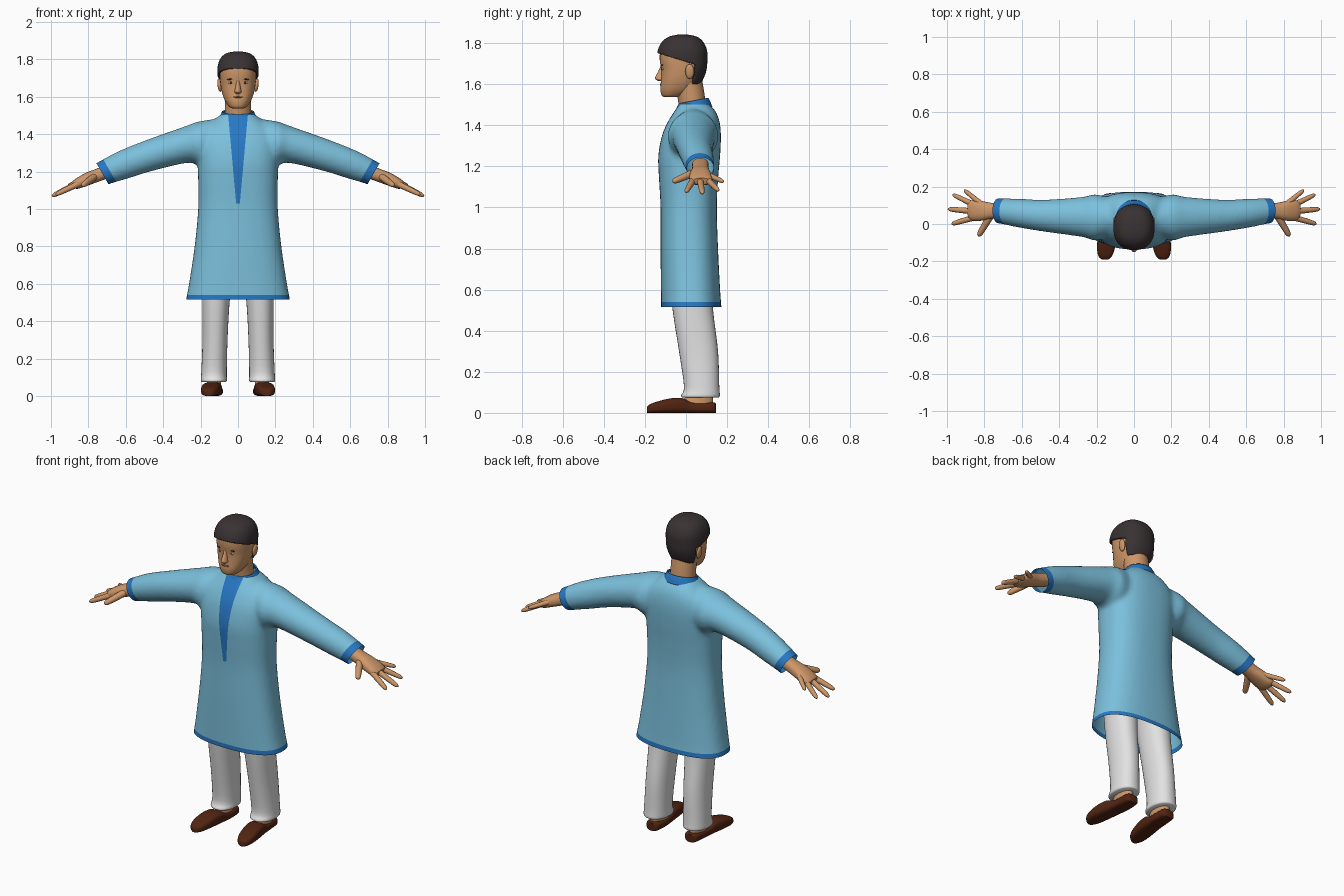
import bpy, bmesh, math
from mathutils import Vector, Matrix

if "Cube" in bpy.data.objects:
    bpy.data.objects.remove(bpy.data.objects["Cube"])


def material(name, rgb):
    m = bpy.data.materials.new(name)
    m.diffuse_color = (*rgb, 1)
    m.use_nodes = True
    m.node_tree.nodes["Principled BSDF"].inputs["Base Color"].default_value = m.diffuse_color
    return m


SHIRT = material("light_blue", (0.20, 0.53, 0.72))
TRIM = material("strong_blue", (0.02, 0.19, 0.56))
SKIN = material("skin", (0.62, 0.31, 0.14))
HAIR = material("dark_hair", (0.042, 0.032, 0.034))
CLOTH = material("off_white", (0.76, 0.76, 0.76))
SHOE = material("brown_leather", (0.085, 0.018, 0.006))
LIP = material("lip", (0.36, 0.13, 0.07))


def flat(z, rx, yf, yb, x=0):
    """Horizontal ring: centre, half axis U, half axis V."""
    return (x, (yf + yb) / 2, z, rx, 0, 0, 0, (yb - yf) / 2, 0)


def arm(tx, tz, bx, bz, yf, yb):
    """Ring across the arm, given its top point, bottom point and y range."""
    return ((tx + bx) / 2, (yf + yb) / 2, (tz + bz) / 2,
            0, (yb - yf) / 2, 0, (tx - bx) / 2, 0, (tz - bz) / 2)


def catmull(a, b, c, d, t):
    return [0.5 * (2 * q + (r - p) * t + (2 * p - 5 * q + 4 * r - s) * t * t
                   + (3 * q - p - 3 * r + s) * t ** 3) for p, q, r, s in zip(a, b, c, d)]


def loft(bm, rings, n=32, power=2.0, k=4, flip=1, caps=True):
    """Skin smoothly interpolated superelliptic rings."""
    path = []
    for i in range(len(rings) - 1):
        a, d = rings[max(i - 1, 0)], rings[min(i + 2, len(rings) - 1)]
        path += [catmull(a, rings[i], rings[i + 1], d, j / k) for j in range(k)]
    path.append(rings[-1])
    loops = []
    for r in path:
        c, u, v = Vector(r[0:3]), Vector(r[3:6]), Vector(r[6:9])
        loop = []
        for j in range(n):
            t = 2 * math.pi * j / n
            ct, st = math.cos(t), math.sin(t)
            p = c + u * math.copysign(abs(ct) ** (2 / power), ct) \
                  + v * math.copysign(abs(st) ** (2 / power), st)
            p.x *= flip
            loop.append(bm.verts.new(p))
        loops.append(loop)
    faces = [bm.faces.new((A[j], A[(j + 1) % n], B[(j + 1) % n], B[j]))
             for A, B in zip(loops, loops[1:]) for j in range(n)]
    if caps:
        faces += [bm.faces.new(loops[0]), bm.faces.new(loops[-1])]
    bmesh.ops.recalc_face_normals(bm, faces=faces)


def finish(bm, name, *mats, mirror=False):
    me = bpy.data.meshes.new(name)
    bm.to_mesh(me)
    bm.free()
    for m in mats:
        me.materials.append(m)
    ob = bpy.data.objects.new(name, me)
    bpy.context.collection.objects.link(ob)
    if mirror:
        ob.modifiers.new("mirror", 'MIRROR')
    return ob


def part(name, mat, rings, mirror=False, **kw):
    bm = bmesh.new()
    loft(bm, rings, **kw)
    return finish(bm, name, mat, mirror=mirror)


def blob(name, mat, centre, radii, mirror=False, tilt=0):
    bm = bmesh.new()
    m = Matrix.Translation(centre) @ Matrix.Rotation(tilt, 4, 'Y') @ Matrix.Diagonal((*radii, 1))
    bmesh.ops.create_uvsphere(bm, u_segments=16, v_segments=10, radius=1, matrix=m)
    return finish(bm, name, mat, mirror=mirror)


# Tunic: torso and sleeves fused by a voxel remesh, then cut and coloured
bm = bmesh.new()
loft(bm, [flat(.45, .288, -.12, .178), flat(.52, .277, -.121, .172), flat(.6, .262, -.122, .166),
          flat(.8, .232, -.124, .156), flat(1.0, .213, -.124, .15), flat(1.15, .213, -.132, .157),
          flat(1.25, .216, -.135, .166), flat(1.35, .22, -.117, .17), flat(1.42, .19, -.087, .163),
          flat(1.47, .135, -.055, .143), flat(1.51, .085, -.03, .105)], n=48, power=2.5)
SLEEVE = [arm(.05, 1.49, .08, 1.2, -.04, .12), arm(.2, 1.47, .2, 1.225, -.088, .158),
          arm(.28, 1.443, .265, 1.247, -.07, .145), arm(.5, 1.365, .45, 1.205, -.042, .13),
          arm(.64, 1.308, .58, 1.165, -.02, .135), arm(.755, 1.247, .695, 1.13, .003, .138),
          arm(.82, 1.214, .76, 1.095, .005, .138)]
for s in (1, -1):
    loft(bm, SLEEVE, n=32, flip=s)
raw = finish(bm, "raw_tunic")
rm = raw.modifiers.new("fuse", 'REMESH')
rm.mode, rm.voxel_size = 'VOXEL', 0.012
sm = raw.modifiers.new("soften", 'SMOOTH')
sm.factor, sm.iterations = 0.5, 8
bpy.context.view_layer.update()
fused = bpy.data.meshes.new_from_object(raw.evaluated_get(bpy.context.evaluated_depsgraph_get()))
bpy.data.objects.remove(raw)
bm = bmesh.new()
bm.from_mesh(fused)
bpy.data.meshes.remove(fused)


def cut(bm, co, no, clear=False):
    bmesh.ops.bisect_plane(bm, geom=bm.verts[:] + bm.edges[:] + bm.faces[:], dist=1e-5,
                           plane_co=co, plane_no=no, clear_outer=clear)


cut(bm, (0, 0, .515), (0, 0, -1), True)
cut(bm, (0, 0, .54), (0, 0, 1))
cut(bm, (0, 0, 1.03), (0, 0, 1))
for s in (1, -1):
    axis = Vector((s * .87, 0, -.5)).normalized()
    end = Vector((s * .725, 0, 1.189))
    cut(bm, end, axis, True)
    cut(bm, end - axis * .042, axis)
    cut(bm, (s * .01, 0, 1.03), (s, 0, -.09))
limit = Vector((.725, 0, 1.189)).dot(Vector((.87, 0, -.5)).normalized()) - .042
for f in bm.faces:
    c = f.calc_center_median()
    cuff = (abs(c.x) * .87 - c.z * .5) / math.hypot(.87, .5) > limit
    placket = c.z > 1.03 and c.y < .03 and abs(c.x) < .01 + (c.z - 1.03) * .09
    f.material_index = int(c.z < .54 or cuff or placket)
finish(bm, "tunic", SHIRT, TRIM)


# Collar band, higher at the back
def slanted(z, rx, yf, yb, rise):
    r = list(flat(z, rx, yf, yb))
    r[8] = rise
    return r


collar = part("collar", TRIM, [slanted(1.478, .108, -.056, .128, .012),
                               slanted(1.502, .094, -.044, .118, .014),
                               slanted(1.52, .086, -.036, .108, .014)], n=40, caps=False)
sol = collar.modifiers.new("thickness", 'SOLIDIFY')
sol.thickness, sol.offset = .008, -1

# Trousers
part("trouser_leg", CLOTH, [flat(.075, .064, -.018, .158, .129), flat(.085, .07, -.024, .165, .129),
                            flat(.13, .068, -.01, .162, .128), flat(.3, .067, -.034, .156, .123),
                            flat(.5, .073, -.065, .132, .118), flat(.7, .085, -.085, .12, .108),
                            flat(.9, .1, -.09, .115, .095)], mirror=True, power=2.2)

# Feet and shoes
part("ankle", SKIN, [flat(.03, .037, -.03, .13, .128), flat(.06, .038, -.015, .132, .128),
                     flat(.11, .038, .02, .13, .128)], mirror=True)


def sole_ring(y, x, w, top):
    return (x, y, top / 2, w, 0, 0, 0, 0, top / 2)


part("shoe", SHOE, [sole_ring(*r) for r in (
    (.145, .126, .026, .046), (.13, .126, .04, .052), (.07, .127, .046, .05), (.02, .131, .047, .055),
    (-.02, .136, .05, .072), (-.08, .144, .051, .07), (-.14, .151, .046, .055),
    (-.175, .154, .034, .042), (-.19, .155, .016, .03))], mirror=True, power=3.2)

# Hands: palm and five fingers
bm = bmesh.new()
loft(bm, [arm(.69, 1.24, .665, 1.175, .03, .11), arm(.77, 1.21, .74, 1.148, .028, .112),
          arm(.82, 1.19, .8, 1.126, .018, .122), arm(.87, 1.16, .855, 1.108, .018, .128),
          arm(.89, 1.143, .88, 1.112, .035, .115)], n=24, power=2.4)
for p, q, r in (((.77, .04, 1.17), (.832, -.065, 1.125), .018),
                ((.85, .036, 1.136), (.975, 0, 1.076), .015),
                ((.86, .068, 1.136), (.995, .08, 1.068), .015),
                ((.85, .1, 1.14), (.97, .158, 1.082), .014),
                ((.82, .11, 1.158), (.908, .182, 1.125), .013)):
    p, q = Vector(p), Vector(q)
    d = (q - p).normalized()
    u = d.cross(Vector((0, 0, 1))).normalized()
    v = u.cross(d)
    loft(bm, [(*p.lerp(q, t), *(u * r * w), *(v * r * w)) for t, w in
              ((0, 1.1), (.45, 1), (.82, .85), (.95, .6), (1, .15))], n=12, k=2)
finish(bm, "hand", SKIN, mirror=True)

# Neck and head
part("neck", SKIN, [flat(1.44, .074, -.03, .1), flat(1.53, .07, -.04, .093),
                    flat(1.64, .072, -.06, .075)])
SKULL = [(1.538, .03, -.105, -.04), (1.545, .046, -.118, -.01), (1.575, .068, -.125, .04),
         (1.62, .085, -.122, .07), (1.67, .094, -.121, .088), (1.72, .097, -.128, .092),
         (1.76, .095, -.125, .09), (1.795, .08, -.105, .072), (1.82, .052, -.072, .042),
         (1.83, .012, -.03, .0)]
head = part("head", SKIN, [flat(*r) for r in SKULL], power=2.3, n=40)
bpy.context.view_layer.update()


def face_y(x, z):
    return head.ray_cast(Vector((x, -1, z)), Vector((0, 1, 0)))[1].y


# Hair: enlarged skull trimmed along the hairline
bm = bmesh.new()
loft(bm, [flat(z + max(0, min(.011, (z - 1.72) * .15)), rx + .013, yf - .012, yb + .012)
          for z, rx, yf, yb in SKULL], power=2.3, n=48)
for co, no in (((0, -.135, 1.75), (0, .3, 1)), ((0, .035, 1.6), (0, 1, -.12)), ((0, 0, 1.6), (0, 0, 1))):
    cut(bm, co, no)
drop = []
for f in bm.faces:
    c = f.calc_center_median()
    crown = c.z > 1.75 - .3 * (c.y + .135)
    nape = c.z > 1.6 and c.y - .035 > .12 * (c.z - 1.6)
    if not (crown or nape):
        drop.append(f)
bmesh.ops.delete(bm, geom=drop, context='FACES')
hair = finish(bm, "hair", HAIR)
sol = hair.modifiers.new("thickness", 'SOLIDIFY')
sol.thickness, sol.offset = .012, -1

# Face details
part("nose", SKIN, [flat(1.695, .009, -.122, -.09), flat(1.665, .012, -.134, -.09),
                    flat(1.635, .017, -.15, -.09), flat(1.624, .019, -.149, -.09),
                    flat(1.615, .012, -.134, -.09)], n=16)
blob("ear", SKIN, (.099, .018, 1.662), (.011, .022, .036), True, .12)
blob("eye_white", CLOTH, (.037, face_y(.037, 1.675) + .003, 1.675), (.015, .006, .006), True)
blob("iris", HAIR, (.037, face_y(.037, 1.675), 1.675), (.006, .005, .0055), True)
blob("eyebrow", HAIR, (.038, face_y(.038, 1.694) + .003, 1.694), (.021, .006, .0035), True, .08)
blob("mouth", LIP, (0, face_y(0, 1.598) + .005, 1.598), (.026, .009, .0055))

# Smooth shading with crisp rims
bpy.ops.object.select_all(action='SELECT')
bpy.context.view_layer.objects.active = head
bpy.ops.object.shade_smooth_by_angle(angle=math.radians(45))
